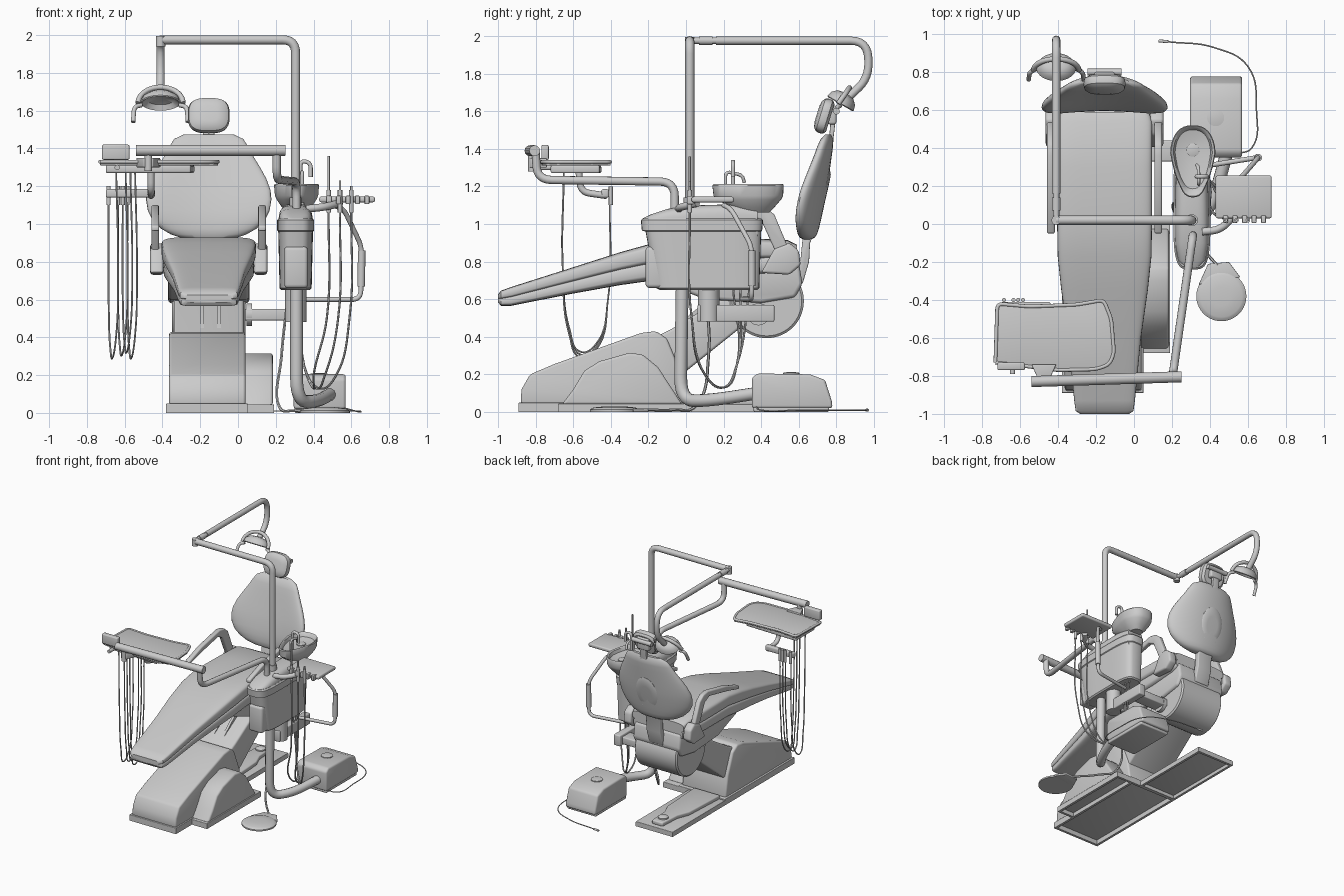
import bpy, bmesh, math
from mathutils import Vector as V, Matrix

CX = -0.155  # chair centre line


def finish(name, bm, bevel=0.0):
    bmesh.ops.recalc_face_normals(bm, faces=bm.faces[:])
    if bevel:
        edges = [e for e in bm.edges if len(e.link_faces) == 2 and e.calc_face_angle() > 0.5]
        bmesh.ops.bevel(bm, geom=edges, offset=bevel, segments=3, profile=0.5, affect='EDGES', clamp_overlap=True)
    me = bpy.data.meshes.new(name)
    bm.to_mesh(me)
    bm.free()
    ob = bpy.data.objects.new(name, me)
    bpy.context.collection.objects.link(ob)
    return ob


def box(name, lo, hi, bevel=0.008):
    bm = bmesh.new()
    lo, hi = V(lo), V(hi)
    bmesh.ops.create_cube(bm, size=1, matrix=Matrix.Translation((lo + hi) / 2) @ Matrix.Diagonal((*(hi - lo), 1)))
    return finish(name, bm, bevel)


def pan(name, x0, x1, y0, y1, h, wall=0.02):
    """Upside-down pan: a thin top sheet on a rim, hollow underneath."""
    box(name + "_top", (x0, y0, h - 0.012), (x1, y1, h), 0.004)
    for i, (a, b, c, d) in enumerate(((x0, x0 + wall, y0, y1), (x1 - wall, x1, y0, y1), (x0, x1, y0, y0 + wall),
                                      (x0, x1, y1 - wall, y1))):
        box(f"{name}_rim_{i + 1}", (a, c, 0), (b, d, h - 0.006), 0)


def prism(name, profile, a, b, bevel=0.012, axis='x'):
    """Extrude a (y,z) profile along x, or an (x,y) profile along z."""
    bm = bmesh.new()
    at = (lambda p, t: (t, p[0], p[1])) if axis == 'x' else (lambda p, t: (p[0], p[1], t))
    r = [[bm.verts.new(at(p, t)) for p in profile] for t in (a, b)]
    n = len(profile)
    for i in range(n):
        bm.faces.new((r[0][i], r[0][(i + 1) % n], r[1][(i + 1) % n], r[1][i]))
    bm.faces.new(r[0])
    bm.faces.new(r[1])
    return finish(name, bm, bevel)


def ring(c, u, v, p=2.0, n=40):
    f = lambda k: math.copysign(abs(k) ** (2 / p), k)
    return [V(c) + V(u) * f(math.cos(t)) + V(v) * f(math.sin(t)) for t in [2 * math.pi * i / n for i in range(n)]]


def loft(name, rings, place=None):
    bm = bmesh.new()
    rs = [[bm.verts.new(q) for q in r] for r in rings]
    n = len(rs[0])
    for a, b in zip(rs, rs[1:]):
        for i in range(n):
            bm.faces.new((a[i], a[(i + 1) % n], b[(i + 1) % n], b[i]))
    bm.faces.new(rs[0])
    bm.faces.new(rs[-1])
    if place:
        bm.transform(place)
    return finish(name, bm)


def lathe(name, c, prof, place=None, sx=1, sy=1):
    return loft(name, [ring((c[0], c[1], c[2] + z), (r * sx, 0, 0), (0, r * sy, 0)) for r, z in prof], place)


def rod(name, a, b, r):
    return tube(name, [a, b], r)


def tube(name, pts, r, fillet=0.06, smooth=False):
    """Round tube through points: filleted corners, or a soft hose when smooth."""
    pts = [V(p) for p in pts]
    cu = bpy.data.curves.new(name, 'CURVE')
    cu.dimensions, cu.bevel_depth, cu.use_fill_caps = '3D', r, True
    if smooth:
        cu.bevel_resolution, cu.resolution_u = 1, 8
        sp = cu.splines.new('BEZIER')
        sp.bezier_points.add(len(pts) - 1)
        for bp, p in zip(sp.bezier_points, pts):
            bp.co, bp.handle_left_type, bp.handle_right_type = p, 'AUTO', 'AUTO'
    else:
        path = [pts[0]]
        for a, b, c in zip(pts, pts[1:], pts[2:]):
            s = b + (a - b).normalized() * min(fillet, (a - b).length * 0.48)
            e = b + (c - b).normalized() * min(fillet, (c - b).length * 0.48)
            path += [s * (1 - t) ** 2 + b * 2 * t * (1 - t) + e * t * t for t in [k / 6 for k in range(7)]]
        path.append(pts[-1])
        cu.bevel_resolution = 4
        sp = cu.splines.new('POLY')
        sp.points.add(len(path) - 1)
        for q, p in zip(sp.points, path):
            q.co = (*p, 1)
    ob = bpy.data.objects.new(name, cu)
    bpy.context.collection.objects.link(ob)
    me = bpy.data.meshes.new_from_object(ob.evaluated_get(bpy.context.evaluated_depsgraph_get()))
    bpy.data.objects.remove(ob)
    ob = bpy.data.objects.new(name, me)
    bpy.context.collection.objects.link(ob)
    return ob


# --- chair base, covers and lifting arm
pan("base_plate", -0.38, 0.05, -0.89, 0.03, 0.05)
pan("base_side_plate", 0.03, 0.19, -0.68, 0.03, 0.045)
pan("rear_base_plate", -0.38, -0.04, 0.02, 0.72, 0.04)
prism("rear_plate_ridge", [(-0.33, 0.02), (-0.09, 0.02), (-0.11, 0.4), (-0.15, 0.5), (-0.16, 0.68), (-0.26, 0.68), (-0.27, 0.5),
                           (-0.31, 0.4)], 0.035, 0.07, 0.01, 'z')
lathe("rear_plate_knob", (-0.21, 0.6, 0.06), [(0.04, 0), (0.04, 0.02), (0.025, 0.03)])
prism("base_cover", [(-0.88, 0.04), (-0.875, 0.12), (-0.83, 0.2), (-0.7, 0.255), (-0.24, 0.42), (-0.16, 0.43),
                     (-0.1, 0.39), (-0.03, 0.22), (0.0, 0.04)], -0.365, 0.04, 0.015)
prism("base_side_cover", [(-0.66, 0.04), (-0.6, 0.12), (-0.54, 0.22), (-0.46, 0.27), (-0.3, 0.315), (-0.23, 0.305),
                          (-0.15, 0.24), (-0.02, 0.04)], 0.03, 0.185, 0.015)
prism("lift_arm", [(-0.2, 0.12), (-0.2, 0.38), (-0.08, 0.44), (0.15, 0.58), (0.4, 0.7), (0.45, 0.5), (0.28, 0.44),
                   (-0.02, 0.2)], -0.34, 0.03, 0.015)
for x in (-0.2, -0.11):
    prism("lift_arm_rib", [(-0.1, 0.42), (0.12, 0.6), (0.3, 0.68), (0.3, 0.6)], x, x + 0.02, 0)

# --- seat: pivot drum, underframe, shell and cushion
loft("pivot_drum", [ring((x, 0.43, 0.59), (0, r, 0), (0, 0, r), 2, 56) for x, r in
                    ((-0.35, 0.185), (-0.34, 0.197), (0.03, 0.197), (0.04, 0.185))])
prism("seat_underframe", [(-0.16, 0.7), (0.1, 0.6), (0.4, 0.58), (0.58, 0.61), (0.62, 0.68), (0.6, 0.8), (-0.1, 0.8)],
      -0.37, 0.06, 0.02)
seat = [(-1.0, 0.13, 0.585, 0.625), (-0.985, 0.152, 0.565, 0.645), (-0.93, 0.16, 0.565, 0.665), (-0.6, 0.192, 0.63, 0.77),
        (-0.35, 0.228, 0.675, 0.85), (-0.17, 0.247, 0.7, 0.9), (0.0, 0.25, 0.72, 0.93), (0.3, 0.25, 0.72, 0.925),
        (0.54, 0.25, 0.74, 0.915), (0.59, 0.235, 0.76, 0.89)]
for name, f0, f1, k in (("seat_shell", 0.0, 0.55, 0.965), ("seat_cushion", 0.42, 1.0, 1.0)):
    rs = []
    for y, w, zb, zt in seat:
        lo, hi = zb + (zt - zb) * f0, zb + (zt - zb) * f1
        rs.append(ring((CX, y, (lo + hi) / 2), (w * k, 0, 0), (0, 0, (hi - lo) / 2), 5))
    loft(name, rs)

# --- armrests, one per side
for s in (-1, 1):
    a, b = sorted((CX + s * 0.24, CX + s * 0.31))
    prism("armrest_mount", [(0.4, 0.74), (0.55, 0.73), (0.61, 0.78), (0.6, 0.86), (0.55, 0.9), (0.47, 0.87)], a, b, 0.015)
    a, b = sorted((CX + s * 0.262, CX + s * 0.303))
    prism("armrest", [(0.5, 0.8), (0.55, 0.86), (0.47, 1.05), (0.42, 1.09), (0.36, 1.1), (0.12, 1.05), (-0.05, 0.99),
                      (-0.05, 0.96), (0.1, 1.0), (0.34, 1.05), (0.4, 1.02)], a, b, 0.01)

# --- backrest, headrest and their brackets
back = [(0.918, 0.08, 0.63, 0.02), (0.928, 0.15, 0.63, 0.04), (0.945, 0.2, 0.632, 0.05), (0.975, 0.252, 0.636, 0.056),
        (1.02, 0.297, 0.643, 0.06), (1.07, 0.322, 0.653, 0.061), (1.13, 0.332, 0.666, 0.06), (1.18, 0.327, 0.677, 0.058),
        (1.24, 0.305, 0.69, 0.053), (1.3, 0.272, 0.703, 0.049), (1.36, 0.235, 0.716, 0.044),
        (1.41, 0.208, 0.727, 0.04), (1.45, 0.183, 0.736, 0.033), (1.475, 0.13, 0.742, 0.015)]
rings = [ring((CX, y, z), (w, 0, 0), (0, t, 0), 2.4, 48) for z, w, y, t in back]
for r in rings:
    for q in r:
        q.y -= 0.6 * (q.x - CX) ** 2 - 0.015  # wings curve forward
loft("backrest", rings)
tilt = Matrix.Translation((CX, 0.728, 1.14)) @ Matrix.Rotation(math.radians(-13), 4, 'X')
loft("backrest_rear_oval", [ring((0, y, 0), (w, 0, 0), (0, 0, w * 1.5)) for y, w in
                            ((-0.03, 0.1), (0.005, 0.1), (0.014, 0.085), (0.016, 0.05))], tilt)
prism("backrest_bracket", [(0.58, 0.68), (0.62, 0.68), (0.655, 0.8), (0.66, 0.9), (0.72, 1.03), (0.69, 1.05), (0.62, 0.92),
                           (0.61, 0.82)], CX - 0.065, CX + 0.065, 0.008)
tilt = Matrix.Translation((CX, 0.735, 1.575)) @ Matrix.Rotation(math.radians(-17), 4, 'X')
loft("headrest", [ring((0, y, 0), (w, 0, 0), (0, 0, w * 0.86), 3) for y, w in
                  ((-0.04, 0.05), (-0.034, 0.085), (-0.02, 0.105), (0, 0.111), (0.02, 0.108), (0.034, 0.09))], tilt)
prism("headrest_bar", [(0.755, 1.36), (0.775, 1.38), (0.79, 1.5), (0.8, 1.6), (0.775, 1.62), (0.765, 1.5)],
      CX - 0.03, CX + 0.03, 0.005)
box("headrest_joint", (CX - 0.055, 0.755, 1.53), (CX + 0.055, 0.8, 1.63), 0.012)
rod("headrest_knob", (CX - 0.09, 0.8, 1.6), (CX + 0.09, 0.8, 1.6), 0.018)

# --- water unit: body, lid, front panel, post and link to the chair
loft("unit_body", [ring((0.305, (a + b) / 2, z), (w, 0, 0), (0, (b - a) / 2, 0), 4) for z, a, b, w in
                   ((0.65, -0.14, 0.38, 0.075), (0.66, -0.16, 0.39, 0.085), (0.96, -0.215, 0.4, 0.092),
                    (0.965, -0.235, 0.405, 0.098), (1.02, -0.24, 0.41, 0.098), (1.03, -0.23, 0.4, 0.09))])
loft("unit_lid", [ring((0.305, y, 1.0), (w, 0, 0), (0, 0, h), 3.5) for y, w, h in
                  ((-0.23, 0.04, 0.03), (-0.19, 0.075, 0.05), (-0.1, 0.088, 0.08), (0.02, 0.09, 0.098),
                   (0.25, 0.085, 0.105), (0.38, 0.07, 0.09))])
box("unit_front_panel", (0.245, -0.215, 0.66), (0.37, -0.1, 0.88), 0.02)
rod("unit_post", (0.305, 0.12, 0.48), (0.305, 0.12, 0.67), 0.057)
box("unit_support_beam", (0.28, 0.06, 0.48), (0.34, 0.47, 0.57))
box("unit_link_beam", (0.03, 0.33, 0.49), (0.3, 0.44, 0.55))
rod("link_flange", (0.045, 0.385, 0.52), (0.075, 0.385, 0.52), 0.06)

# --- spittoon bowl, narrowing towards the pole, with drain and spouts
rings = [ring((0.31, 0.33 + (0.19 - b) * 0.3, z), (a, 0, 0), (0, b, 0), 2.5) for z, a, b in
         ((1.06, 0.05, 0.08), (1.09, 0.08, 0.12), (1.13, 0.108, 0.17), (1.15, 0.117, 0.185), (1.205, 0.122, 0.19),
          (1.212, 0.117, 0.185), (1.205, 0.105, 0.172), (1.18, 0.095, 0.155), (1.165, 0.04, 0.06))]
for r in rings:
    for q in r:
        q.x = 0.31 + (q.x - 0.31) * (1 - 1.8 * min(0.18, max(0, 0.38 - q.y)))
loft("spittoon_bowl", rings)
lathe("bowl_drain", (0.31, 0.39, 1.163), [(0.035, 0), (0.035, 0.01), (0.02, 0.014)])
tube("bowl_spout", [(0.34, 0.21, 1.1), (0.34, 0.21, 1.28), (0.34, 0.3, 1.26), (0.33, 0.31, 1.22)], 0.009, 0.03)
tube("cup_spout", [(0.33, 0.25, 1.12), (0.33, 0.25, 1.335), (0.385, 0.25, 1.325), (0.385, 0.25, 1.25)], 0.011, 0.03)

# --- operating light: pole, swing arm, drop arm, yoke and head
tube("light_pole", [(0.305, 0.02, 1.05), (0.305, 0.02, 1.975), (-0.41, 0.02, 1.975)], 0.024, 0.07)
rod("light_pole_collar", (0.305, 0.02, 1.08), (0.305, 0.02, 1.14), 0.032)
rod("light_elbow", (-0.41, 0.02, 1.94), (-0.41, 0.02, 1.995), 0.025)
rod("light_joint", (-0.41, 0.02, 1.975), (-0.41, 0.18, 1.975), 0.017)
rod("light_joint_collar", (-0.41, 0.07, 1.975), (-0.41, 0.14, 1.975), 0.023)
tube("light_arm", [(-0.41, 0.16, 1.975), (-0.41, 0.965, 1.975), (-0.41, 0.975, 1.78), (-0.41, 0.86, 1.67)], 0.022, 0.09)
LX, LY = -0.41, 0.84
tube("light_yoke", [(LX + 0.12 * math.cos(t), LY - 0.03 + 0.06 * math.sin(t), 1.64 + 0.085 * math.sin(t))
                    for t in [math.pi * k / 10 for k in range(11)]], 0.014, 0.02)
tilt = Matrix.Translation((LX, LY - 0.01, 1.655)) @ Matrix.Rotation(math.radians(-30), 4, 'X')
lathe("light_head", (0, 0, 0), [(0.02, 0.045), (0.06, 0.038), (0.09, 0.015), (0.1, -0.015), (0.094, -0.02), (0.07, 0.005),
                                (0.02, 0.015)], tilt, 1.05, 0.8)
for s in (-1, 1):
    tube("light_handle", [(LX + s * 0.1, LY - 0.02, 1.63), (LX + s * 0.14, LY - 0.04, 1.62), (LX + s * 0.145, LY - 0.08, 1.54)],
         0.012, 0.03)

# --- instrument table: support arm, bar, tray, control block
tube("table_arm", [(0.31, -0.06, 1.06), (0.31, -0.06, 1.225), (0.205, -0.79, 1.235), (0.205, -0.8, 1.38)], 0.022, 0.08)
rod("table_bar", (0.25, -0.805, 1.39), (-0.54, -0.83, 1.39), 0.029)
prism("table_bracket", [(-0.54, -0.74), (-0.41, -0.74), (-0.45, -0.83), (-0.5, -0.83)], 1.3, 1.35, 0.005, 'z')
rod("table_bracket_pin", (-0.475, -0.82, 1.28), (-0.475, -0.82, 1.39), 0.02)
tray = [(-0.73, -0.73), (-0.6, -0.745), (-0.4, -0.77), (-0.2, -0.765), (-0.13, -0.74), (-0.105, -0.68), (-0.12, -0.5),
        (-0.16, -0.4), (-0.3, -0.425), (-0.55, -0.435), (-0.72, -0.42)]
prism("table_tray", tray, 1.31, 1.335, 0.003, 'z')
tube("tray_rim", [(x, y, 1.33) for x, y in tray + tray[:1]], 0.01, 0.03)
prism("table_underbody", [(-0.7, -0.7), (-0.25, -0.72), (-0.23, -0.46), (-0.7, -0.45)], 1.27, 1.312, 0.01, 'z')
box("control_block", (-0.72, -0.77, 1.34), (-0.575, -0.73, 1.42))
rod("table_handle", (-0.64, -0.79, 1.3), (-0.64, -0.72, 1.3), 0.014)
tube("holder_arm", [(-0.46, -0.57, 1.28), (-0.46, -0.56, 1.17), (-0.46, -0.42, 1.15)], 0.018, 0.05)
box("instrument_holder", (-0.7, -0.45, 1.14), (-0.44, -0.41, 1.185), 0.01)
for i, x in enumerate((-0.685, -0.635, -0.61, -0.585)):
    low = 0.29 + 0.015 * (i % 3)
    rod("instrument", (x, -0.4, 1.1), (x, -0.4, 1.2), 0.011)
    tube("instrument_hose", [(x, -0.405, 1.12), (x, -0.415, 0.6), (x + 0.01, -0.48, low + 0.04), (x + 0.02, -0.56, low),
                             (x + 0.04, -0.62, low + 0.12), (x + 0.05, -0.655, 0.75), (x + 0.04, -0.65, 1.28)], 0.005, smooth=True)

# --- assistant tray with its arms, instruments and hoses
box("assistant_tray", (0.43, 0.03, 1.115), (0.725, 0.255, 1.145), 0.01)
for k in range(5):
    box("assistant_tray_clip", (0.47 + k * 0.05, 0.005, 1.105), (0.495 + k * 0.05, 0.045, 1.15), 0.005)
tube("assistant_tray_arm", [(0.36, -0.04, 1.08), (0.46, -0.03, 1.09), (0.54, 0.06, 1.11)], 0.02)
tube("assistant_arm", [(0.5, 0.2, 1.1), (0.56, 0.24, 1.08), (0.655, 0.35, 0.88), (0.65, 0.35, 0.6), (0.34, 0.3, 0.6)], 0.013, 0.05)
rod("assistant_arm_sleeve", (0.655, 0.35, 0.86), (0.652, 0.35, 0.67), 0.02)
for x, top, end in ((0.48, 1.36, 0.25), (0.54, 1.23, 0.29), (0.6, 1.2, 0.34)):
    rod("assistant_instrument", (x, 0.02, 1.06), (x, 0.02, 1.18), 0.012)
    rod("instrument_tip", (x, 0.02, 1.17), (x, 0.02, top), 0.006)
    tube("assistant_hose", [(x, 0.02, 1.08), (x - 0.01, 0.03, 0.5), (x - 0.08, 0.1, 0.2), (0.28 + x / 4, 0.2, 0.13),
                            (0.35, 0.27, 0.25), (0.33, end, 0.67)], 0.006, smooth=True)

# --- floor box, supply hose, foot pedal and cables
prism("floor_box", [(0.35, 0.02), (0.35, 0.18), (0.38, 0.205), (0.66, 0.2), (0.74, 0.17), (0.775, 0.06), (0.78, 0.02)],
      0.295, 0.57, 0.015)
box("floor_box_base", (0.3, 0.36, 0), (0.565, 0.76, 0.03))
lathe("floor_box_cap", (0.43, 0.56, 0.2), [(0.045, 0), (0.045, 0.008), (0.02, 0.012)])
tube("supply_hose", [(0.31, -0.02, 0.68), (0.31, -0.03, 0.06), (0.42, 0.12, 0.06), (0.49, 0.38, 0.1)], 0.034, 0.13)
lathe("foot_pedal", (0.46, -0.38, 0), [(0.132, 0), (0.132, 0.012), (0.12, 0.02), (0.11, 0.024), (0.05, 0.03)])
prism("pedal_neck", [(0.34, -0.32), (0.56, -0.28), (0.5, -0.2), (0.39, -0.21)], 0, 0.018, 0.005, 'z')
tube("pedal_cable", [(0.44, -0.22, 0.012), (0.3, -0.06, 0.012), (0.22, 0.05, 0.03), (0.23, 0.12, 0.3), (0.27, 0.1, 0.66)],
     0.008, smooth=True)
tube("power_cable", [(0.55, 0.37, 0.03), (0.62, 0.4, 0.01), (0.645, 0.6, 0.01), (0.6, 0.83, 0.01), (0.42, 0.93, 0.01),
                     (0.18, 0.96, 0.01)], 0.004, smooth=True)
rod("power_plug", (0.18, 0.96, 0.01), (0.13, 0.965, 0.01), 0.008)

# --- smooth shading with sharp edges kept
bpy.ops.object.select_all(action='SELECT')
bpy.context.view_layer.objects.active = bpy.context.selected_objects[0]
bpy.ops.object.shade_smooth_by_angle(angle=math.radians(35))
